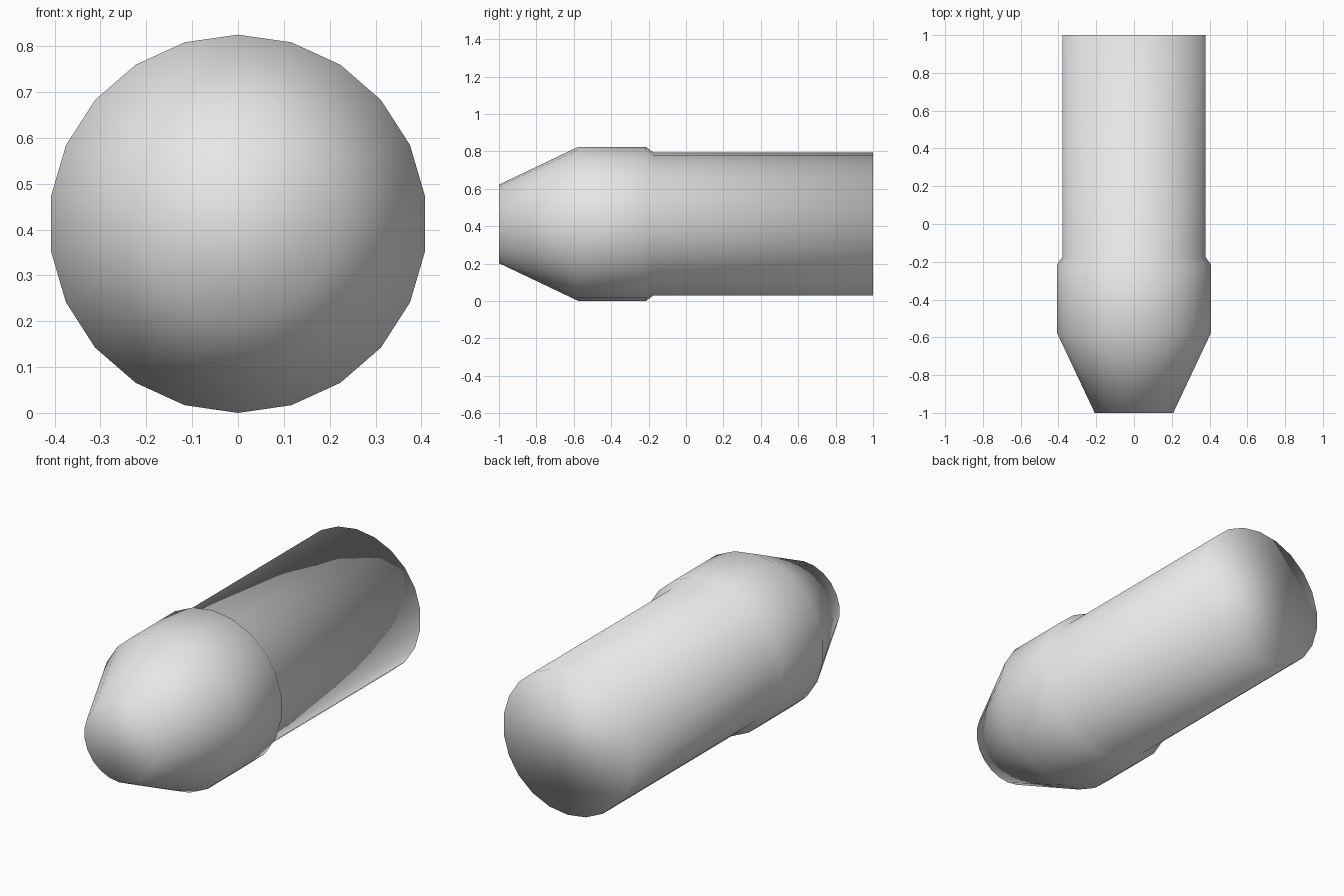
import bpy
import bmesh
from math import sin, cos, tau

cube = bpy.data.objects.get("Cube")
if cube:
    bpy.data.objects.remove(cube, do_unlink=True)

SIDES = 22
CENTRE_Z = 0.4125
# (y, radius) from the blunt nose, over the collar, along the casing to the back
PROFILE = [(-1, 0.21), (-0.575, 0.4125), (-0.215, 0.4125), (-0.175, 0.383), (1, 0.383)]

# Plain grey material
grey = bpy.data.materials.new("light grey")
grey.use_nodes = True
colour = (0.8, 0.8, 0.8, 1)
grey.diffuse_color = colour
grey.node_tree.nodes["Principled BSDF"].inputs["Base Color"].default_value = colour

# One closed lathed body along y
bm = bmesh.new()
rings = []
for y, r in PROFILE:
    angles = [tau * i / SIDES for i in range(SIDES)]
    rings.append([bm.verts.new((r * sin(a), y, CENTRE_Z + r * cos(a))) for a in angles])
for a, b in zip(rings, rings[1:]):
    for i in range(SIDES):
        j = (i + 1) % SIDES
        bm.faces.new((a[i], a[j], b[j], b[i]))

# End caps
bm.faces.new(rings[0])
bm.faces.new(rings[-1])
bmesh.ops.recalc_face_normals(bm, faces=bm.faces)

# Smooth all over, ends included
for face in bm.faces:
    face.smooth = True

mesh = bpy.data.meshes.new("cartridge_body")
bm.to_mesh(mesh)
bm.free()
mesh.materials.append(grey)
body = bpy.data.objects.new("cartridge_body", mesh)
bpy.context.collection.objects.link(body)
